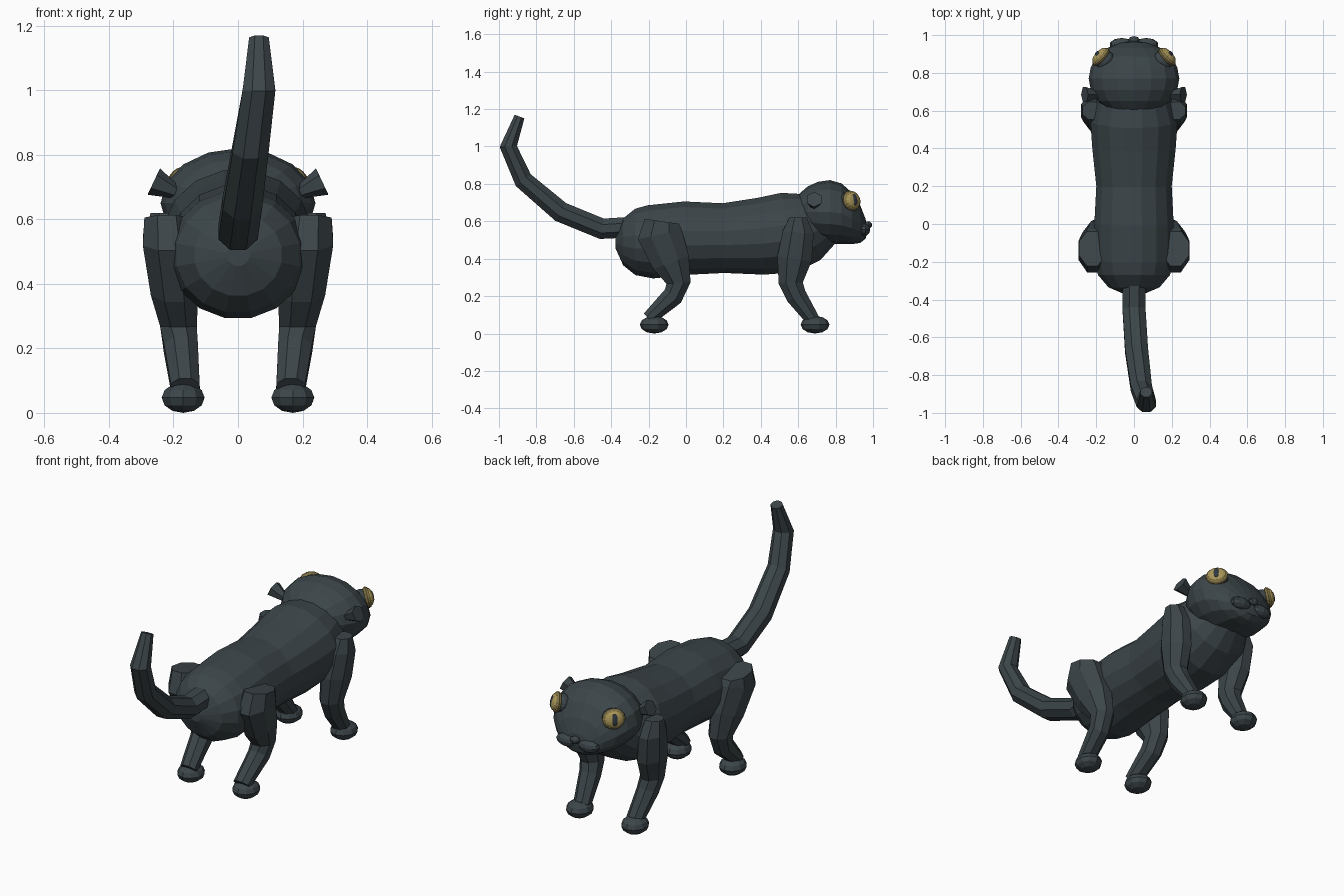
import bpy, bmesh, math
from mathutils import Vector, Matrix

default_cube = bpy.data.objects.get("Cube")
if default_cube:
    bpy.data.objects.remove(default_cube)


def material(name, *colour):
    mat = bpy.data.materials.new(name)
    mat.use_nodes = True
    mat.diffuse_color = (*colour, 1)
    shader = mat.node_tree.nodes["Principled BSDF"]
    shader.inputs["Base Color"].default_value = (*colour, 1)
    return mat


fur = material("charcoal fur", .045, .06, .067)
gold = material("gold iris", .4, .31, .1)
olive = material("olive eye rim", .22, .17, .06)
dark = material("dark pupil", .03, .04, .055)


def finish(name, bm, mat):
    bmesh.ops.recalc_face_normals(bm, faces=bm.faces)
    mesh = bpy.data.meshes.new(name)
    bm.to_mesh(mesh)
    bm.free()
    mesh.materials.append(mat)
    part = bpy.data.objects.new(name, mesh)
    bpy.context.collection.objects.link(part)
    return part


def tube(name, spine, sideways, half_width, sides):
    """Skin a spine of (y, z, radius); x and half width follow from rules."""
    bm = bmesh.new()
    loops = []
    for index, (y, z, radius) in enumerate(spine):
        before = spine[max(index - 1, 0)]
        after = spine[min(index + 1, len(spine) - 1)]
        along = Vector((0, after[0] - before[0], after[1] - before[1])).normalized()
        across = Vector((1, 0, 0))
        depth = across.cross(along)
        centre = Vector((sideways(y, z), y, z))
        loop = []
        for step in range(sides):
            angle = math.tau * (step + .5) / sides
            loop.append(bm.verts.new(
                centre
                + across * half_width(radius) * math.cos(angle)
                + depth * radius * math.sin(angle)))
        loops.append(loop)
    for lower, upper in zip(loops, loops[1:]):
        for i in range(sides):
            bm.faces.new((lower[i - 1], lower[i], upper[i], upper[i - 1]))
    bm.faces.new(loops[0])
    bm.faces.new(loops[-1])
    return finish(name, bm, fur)


def blob(name, centre, size, mat=fur, turn=Matrix(), segments=10, rows=6):
    """Ellipsoid sized along its own axes, then turned and placed."""
    bm = bmesh.new()
    bmesh.ops.create_uvsphere(bm, u_segments=segments, v_segments=rows, radius=1)
    bm.transform(Matrix.Translation(centre) @ turn @ Matrix.Diagonal((*size, 1)))
    return finish(name, bm, mat)


def facing_matrix(direction):
    return direction.to_track_quat('Z', 'Y').to_matrix().to_4x4()


# Torso: a rounded rump, a slight waist, then chest and neck
rump = []
for degrees in (80, 50, 25, 0):
    angle = math.radians(degrees)
    rump.append((-.19 - .19 * math.sin(angle), .49, .2 * math.cos(angle)))
trunk = [(0, .51, .2), (.2, .51, .19), (.4, .52, .21), (.55, .54, .22),
         (.66, .57, .19), (.76, .61, .13)]
tube("body", rump + trunk,
     sideways=lambda y, z: 0,
     half_width=lambda radius: radius * 1.07, sides=16)

# Head: an ellipsoid whose front bends down into the muzzle
head_centre = Vector((0, .77, .65))
head = blob("head", head_centre, (.24, .17, .2),
            turn=facing_matrix(Vector((0, 1, 0))), segments=16, rows=10)
for vertex in head.data.vertices:
    forward = max(0, vertex.co.y - head_centre.y)
    vertex.co.z -= 2.5 * forward ** 2
blob("nose", (0, .975, .58), (.03, .02, .02), segments=8)

# Tail: sweeps up behind, drifting to one side as it rises
tail_path = [(-.27, .57), (-.45, .56), (-.67, .65), (-.87, .82), (-.95, 1), (-.89, 1.16)]
tail_radii = [.06, .06, .06, .055, .05, .03]
tube("tail", [(*point, radius) for point, radius in zip(tail_path, tail_radii)],
     sideways=lambda y, z: min(.065, .15 * (z - .56)),
     half_width=lambda radius: radius * 1.1, sides=8)

# Legs: spines run from the top of the limb down to the ankle
leg_spines = {
    "hind": [(-.13, .6, .1), (-.14, .53, .13), (-.08, .38, .11),
             (-.04, .27, .07), (-.07, .2, .06), (-.2, .08, .04)],
    "fore": [(.6, .62, .05), (.6, .54, .09), (.58, .4, .1),
             (.56, .27, .07), (.59, .2, .06), (.68, .07, .04)],
}
paw_places = {"hind": -.17, "fore": .69}

for side, sign in (("left", 1), ("right", -1)):
    for pair, spine in leg_spines.items():
        tube(f"{side}_{pair}_leg", spine,
             sideways=lambda y, z: sign * (.155 + .11 * z),
             half_width=lambda radius: .03 + .45 * radius, sides=8)
        blob(f"{side}_{pair}_paw", (sign * .17, paw_places[pair], .047),
             (.07, .077, .047))

    # Muzzle pad
    blob(f"{side}_muzzle_pad", (sign * .065, .95, .555), (.065, .035, .034))

    # Ear: a short cone flaring outward
    bm = bmesh.new()
    bmesh.ops.create_cone(bm, cap_ends=True, segments=6,
                          radius1=.02, radius2=.045, depth=.08)
    outward = facing_matrix(Vector((sign * .85, 0, .4)))
    bm.transform(Matrix.Translation((sign * .225, .685, .7)) @ outward)
    finish(f"{side}_ear", bm, fur)

    # Eye: socket, rim, iris and upright pupil stacked along the gaze
    gaze = Vector((sign * .7, .65, .2)).normalized()
    turn = facing_matrix(gaze)
    eye = Vector((sign * .175, .885, .71))
    layers = [("socket", -.03, (.055, .05, .045), fur),
              ("eye_rim", 0, (.06, .055, .025), olive),
              ("iris", .012, (.05, .045, .02), gold),
              ("pupil", .026, (.017, .032, .009), dark)]
    for layer, offset, size, mat in layers:
        blob(f"{side}_{layer}", eye + gaze * offset, size, mat, turn,
             segments=16, rows=8)
